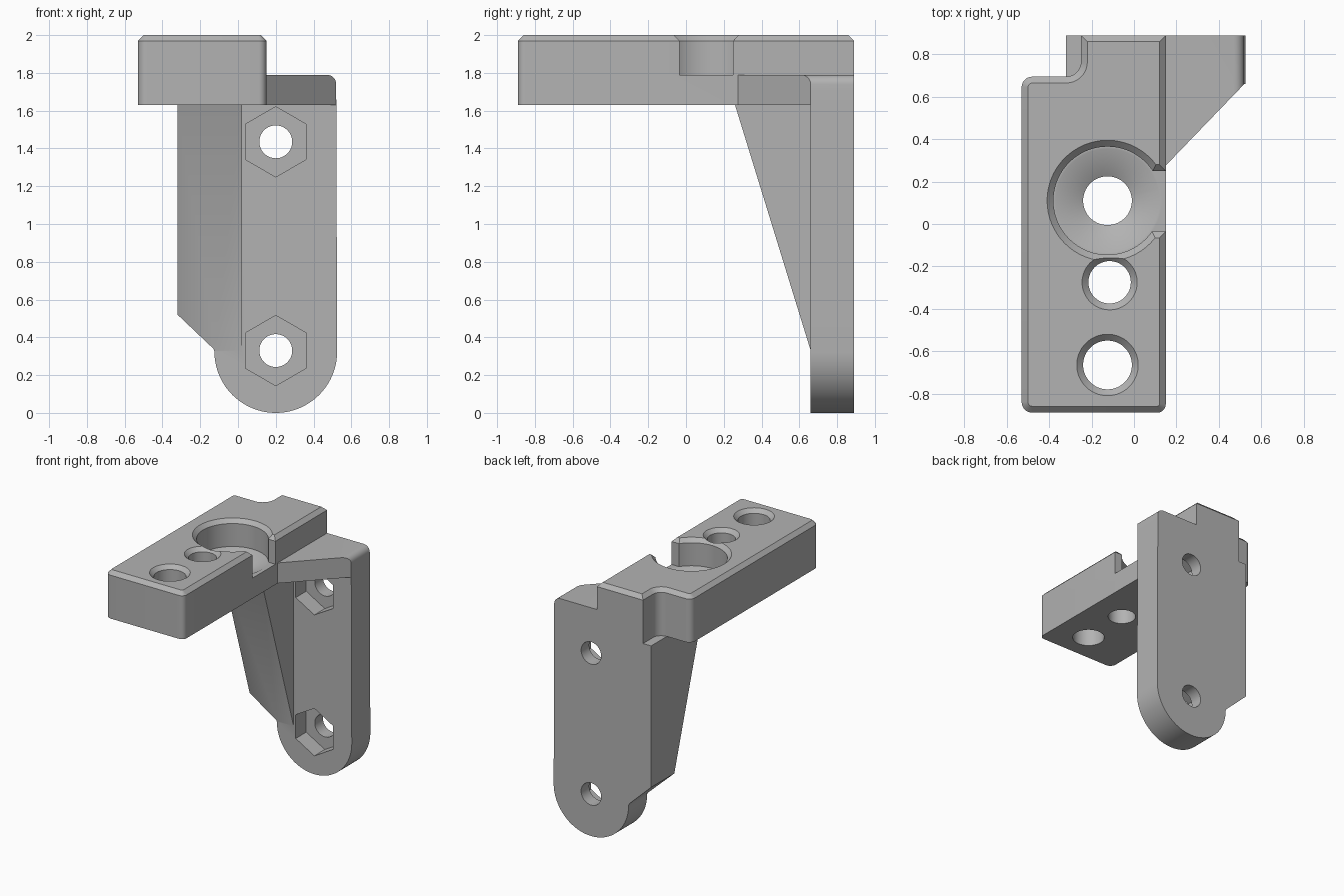
import bpy, bmesh
from math import cos, sin, radians, pi

cube = bpy.data.objects.get("Cube")
if cube:
    bpy.data.objects.remove(cube, do_unlink=True)

grey = bpy.data.materials.new("plain grey")
grey.use_nodes = True
GREY = (0.45, 0.45, 0.45, 1)
grey.diffuse_color = GREY
grey.node_tree.nodes["Principled BSDF"].inputs["Base Color"].default_value = GREY

PLACE = {"x": lambda u, v, t: (t, u, v),
         "y": lambda u, v, t: (u, t, v),
         "z": lambda u, v, t: (u, v, t)}


def arc(cu, cv, r, start, end, n=8):
    steps = [radians(start + (end - start) * i / n) for i in range(n + 1)]
    return [(cu + r * cos(a), cv + r * sin(a)) for a in steps]


def make(name, bm):
    bmesh.ops.recalc_face_normals(bm, faces=bm.faces)
    mesh = bpy.data.meshes.new(name)
    bm.to_mesh(mesh)
    bm.free()
    mesh.materials.append(grey)
    obj = bpy.data.objects.new(name, mesh)
    bpy.context.collection.objects.link(obj)
    return obj


def prism(name, outline, axis, low, high, bevel=0, segments=1, pick=None):
    """Extrude a 2D outline along an axis; optionally bevel the picked edges."""
    bm = bmesh.new()
    place = PLACE[axis]
    rings = [[bm.verts.new(place(u, v, t)) for u, v in outline] for t in (low, high)]
    n = len(outline)
    for ring in rings:
        bm.faces.new(ring)
    for i in range(n):
        j = (i + 1) % n
        bm.faces.new((rings[0][i], rings[0][j], rings[1][j], rings[1][i]))
    bmesh.ops.recalc_face_normals(bm, faces=bm.faces)
    if bevel:
        edges = [e for e in bm.edges if all(pick(v.co) for v in e.verts)]
        bmesh.ops.bevel(bm, geom=edges, offset=bevel, segments=segments,
                        profile=0.5, affect='EDGES')
    return make(name, bm)


def lathe(name, x, y, profile, n=64):
    """Solid of revolution about a vertical axis."""
    bm = bmesh.new()
    rings = [[bm.verts.new((x + r * cos(2 * pi * i / n), y + r * sin(2 * pi * i / n), z))
              for i in range(n)] for r, z in profile]
    for a, b in zip(rings, rings[1:]):
        for i in range(n):
            j = (i + 1) % n
            bm.faces.new((a[i], a[j], b[j], b[i]))
    bm.faces.new(rings[0])
    bm.faces.new(rings[-1])
    return make(name, bm)


def combine(target, other, operation):
    mod = target.modifiers.new("combine", 'BOOLEAN')
    mod.operation = operation
    mod.solver = 'EXACT'
    mod.object = other
    bpy.context.view_layer.objects.active = target
    bpy.ops.object.modifier_apply(modifier=mod.name)
    bpy.data.objects.remove(other, do_unlink=True)


BOTTOM, LEDGE, RIM, TOP = 1.63, 1.79, 1.97, 2.0
BACK, PLATE_FRONT = 0.89, 0.66

# Top block with rounded corners, a notch at the back and a chamfered rim
outline = (arc(-0.48, -0.84, 0.05, 180, 270) + arc(0.11, -0.85, 0.04, 270, 360)
           + [(0.15, BACK), (-0.25, BACK)]
           + arc(-0.32, 0.765, 0.07, 0, -90) + arc(-0.48, 0.645, 0.05, 90, 180))
bracket = prism("bracket", outline, "z", BOTTOM, TOP, TOP - RIM, 1,
                lambda co: co.z > RIM)

# Wing that joins the block to the plate, its outer top edge rounded
wing = prism("wing", [(0, 0.12), (0.52, PLATE_FRONT), (0.52, BACK), (0, BACK)],
             "z", BOTTOM, LEDGE, 0.05, 6, lambda co: co.x > 0.5 and co.z > 1.7)

# Upright plate with a round foot
plate = prism("plate", arc(0.2, 0.325, 0.325, 180, 360, 40)
              + [(0.52, 1.7), (-0.2, 1.7), (-0.2, BOTTOM), (-0.32, BOTTOM),
                 (-0.32, 0.52), (-0.13, 0.34)], "y", PLATE_FRONT, BACK)

# Sloping gusset, its lower corner cut away
gusset = prism("gusset", [(0.238, 1.7), (PLATE_FRONT, 0.33), (0.68, 0.33), (0.68, 1.7)],
               "x", -0.32, 0.02)
combine(gusset, prism("corner_cutter", [(-0.42, 0.615), (-0.12, 0.33), (-0.12, 0.2),
                                        (-0.42, 0.2)], "y", 0.1, 1), 'DIFFERENCE')

for part in (plate, wing, gusset):
    combine(bracket, part, 'UNION')

# Round pocket with a conical floor, and its side opening
combine(bracket, lathe("pocket_cutter", -0.125, 0.11,
                       [(0.115, 1.5), (0.115, 1.72), (0.245, LEDGE), (0.255, LEDGE),
                        (0.255, RIM), (0.305, 2.02)]), 'DIFFERENCE')
combine(bracket, prism("opening_cutter",
                       [(-0.035, LEDGE), (0.25, LEDGE), (0.25, RIM), (0.3, 2.02),
                        (-0.085, 2.02), (-0.035, RIM)], "x", 0, 0.16), 'DIFFERENCE')

# Chamfered holes through the block
for x, y, r in ((-0.115, -0.275, 0.1), (-0.125, -0.665, 0.115)):
    combine(bracket, lathe("hole_cutter", x, y,
                           [(r, 1.5), (r, RIM), (r + 0.05, 2.02)]), 'DIFFERENCE')

# Bolt holes with hexagonal nut pockets through the plate
for z in (0.33, 1.435):
    combine(bracket, prism("bolt_cutter", arc(0.2, z, 0.087, 0, 354.375, 63),
                           "y", 0.5, 1), 'DIFFERENCE')
    combine(bracket, prism("nut_cutter", arc(0.2, z, 0.186, 30, 330, 5),
                           "y", 0.5, 0.79), 'DIFFERENCE')

bpy.ops.object.select_all(action='DESELECT')
bracket.select_set(True)
bpy.context.view_layer.objects.active = bracket
bpy.ops.object.shade_smooth_by_angle(angle=radians(30))
